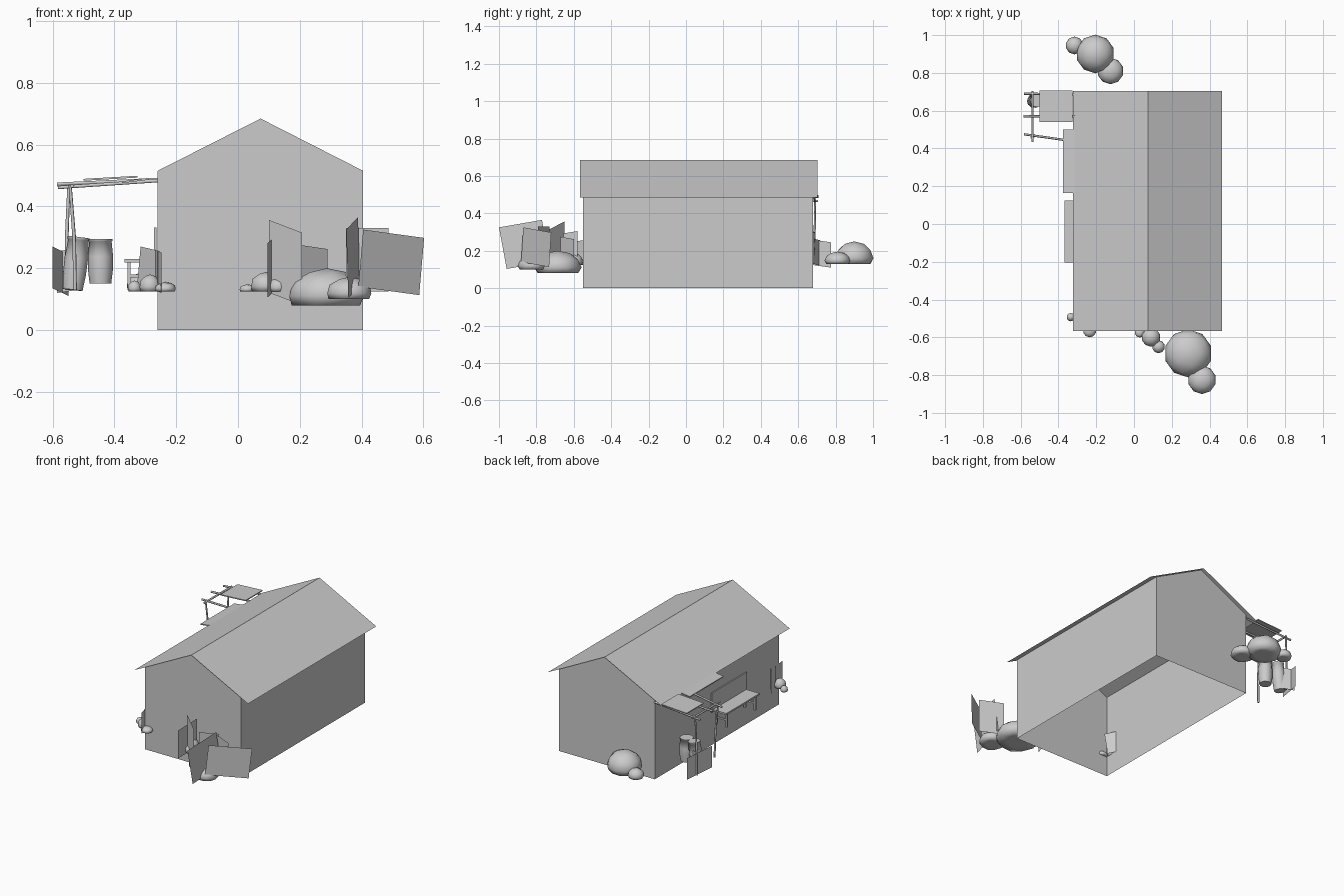
import bpy, bmesh, math
from mathutils import Vector

if "Cube" in bpy.data.objects:
    bpy.data.objects.remove(bpy.data.objects["Cube"])

grey = bpy.data.materials.new("plain grey")
grey.diffuse_color = (0.6, 0.6, 0.6, 1)
grey.use_nodes = True
grey.node_tree.nodes["Principled BSDF"].inputs["Base Color"].default_value = grey.diffuse_color


def make(name, verts, faces, smooth=False):
    me = bpy.data.meshes.new(name)
    me.from_pydata(verts, [], faces)
    me.materials.append(grey)
    ob = bpy.data.objects.new(name, me)
    bpy.context.collection.objects.link(ob)
    bm = bmesh.new()
    bm.from_mesh(me)
    for f in bm.faces:
        f.smooth = smooth
    bm.to_mesh(me)
    bm.free()
    return ob


def box(name, lo, hi):
    v = [(x, y, z) for x in (lo[0], hi[0]) for y in (lo[1], hi[1]) for z in (lo[2], hi[2])]
    f = [(0, 1, 3, 2), (4, 6, 7, 5), (0, 4, 5, 1), (2, 3, 7, 6), (0, 2, 6, 4), (1, 5, 7, 3)]
    return make(name, v, f)


def lathe(name, rings, sides, smooth=True):
    """rings: list of (centre, radius); circles kept square to the overall axis"""
    axis = (Vector(rings[-1][0]) - Vector(rings[0][0])).normalized()
    q = axis.to_track_quat('Z', 'Y')
    v, f = [], []
    for c, r in rings:
        for i in range(sides):
            a = 2 * math.pi * i / sides
            v.append(Vector(c) + q @ Vector((r * math.cos(a), r * math.sin(a), 0)))
    for k in range(len(rings) - 1):
        for i in range(sides):
            j = (i + 1) % sides
            f.append((k * sides + i, k * sides + j, (k + 1) * sides + j, (k + 1) * sides + i))
    f.append(tuple(range(sides))[::-1])
    f.append(tuple(range((len(rings) - 1) * sides, len(rings) * sides)))
    ob = make(name, v, f, smooth)
    for p in (ob.data.polygons[-1], ob.data.polygons[-2]):
        p.use_smooth = False
    return ob


def rock(name, x, y, r, base, top):
    bm = bmesh.new()
    bmesh.ops.create_icosphere(bm, subdivisions=2, radius=1)
    h = (top - base) / 1.35
    for v in bm.verts:
        v.co = Vector((x + v.co.x * r, y + v.co.y * r, base + h * (max(v.co.z, -0.35) + 0.35)))
    for f in bm.faces:
        f.smooth = True
    me = bpy.data.meshes.new(name)
    bm.to_mesh(me)
    bm.free()
    me.materials.append(grey)
    bpy.context.collection.objects.link(bpy.data.objects.new(name, me))


def card(name, a, b, za, zb, height, lean=0.0):
    """upright leaf card; a, b are plan ends, za/zb top heights, lean slides the bottom along it"""
    ax, ay = a
    bx, by = b
    dx, dy = (bx - ax) * lean, (by - ay) * lean
    make(name, [(ax, ay, za), (bx, by, zb), (bx + dx, by + dy, zb - height),
                (ax + dx, ay + dy, za - height)], [(0, 1, 2, 3)])


# House shell, open underneath
XL, XR, XM, YF, YB, ZE, ZR = -0.26, 0.405, 0.073, -0.55, 0.68, 0.515, 0.685
prof = [(XL, 0), (XR, 0), (XR, ZE), (XM, ZR - 0.001), (XL, ZE)]
make("walls", [(x, YF, z) for x, z in prof] + [(x, YB, z) for x, z in prof],
     [(0, 1, 2, 3, 4), (9, 8, 7, 6, 5), (1, 6, 7, 2), (5, 0, 4, 9)])
# Thin roof sheets with overhang
E = [(-0.322, 0.485), (XM, ZR), (0.466, 0.485)]
make("roof", [(x, -0.567, z) for x, z in E] + [(x, 0.703, z) for x, z in E],
     [(0, 1, 4, 3), (1, 2, 5, 4)])

# Lean-to: thin panels, beams and posts
for i, (x0, x1, y0, y1, z0, z1) in enumerate([(-0.5, -0.325, 0.54, 0.708, 0.489, 0.499),
                                              (-0.376, -0.29, 0.165, 0.5, 0.481, 0.492)]):
    lo = [(x0, y0, z0), (x1, y0, z1), (x1, y1, z1), (x0, y1, z0)]
    make(f"lean_to_panel_{i}", lo + [(x, y, z - 0.006) for x, y, z in lo],
         [(0, 1, 2, 3), (7, 6, 5, 4), (0, 4, 5, 1), (1, 5, 6, 2), (2, 6, 7, 3), (3, 7, 4, 0)])
for i, (a, b) in enumerate([((-0.582, 0.475, 0.461), (-0.26, 0.43, 0.483)),
                            ((-0.585, 0.57, 0.472), (-0.26, 0.57, 0.487)),
                            ((-0.583, 0.69, 0.463), (-0.26, 0.685, 0.486)),
                            ((-0.537, 0.433, 0.466), (-0.537, 0.705, 0.466))]):
    lathe(f"lean_to_beam_{i}", [(a, 0.006), (b, 0.006)], 6)
lathe("post_front", [((-0.527, 0.47, 0.13), 0.006), ((-0.53, 0.465, 0.3), 0.006),
                     ((-0.543, 0.455, 0.47), 0.005)], 6)
lathe("post_back", [((-0.553, 0.685, 0.13), 0.006), ((-0.554, 0.688, 0.3), 0.006),
                    ((-0.547, 0.69, 0.47), 0.005)], 6)


# Barrels
def barrel(name, bottom, top, r):
    b, t = Vector(bottom), Vector(top)
    lathe(name, [(b.lerp(t, k), r * s) for k, s in
                 [(0, 0.85), (0.3, 0.98), (0.6, 1), (0.94, 0.88), (0.95, 0.95), (1, 0.95)]], 10)


barrel("barrel_upright", (-0.445, 0.63, 0.15), (-0.445, 0.63, 0.295), 0.041)
barrel("barrel_leaning", (-0.535, 0.65, 0.13), (-0.515, 0.655, 0.3), 0.038)

# Bench against the left wall
box("bench_seat", (-0.367, -0.205, 0.219), (-0.275, 0.125, 0.229))
box("bench_back", (-0.271, -0.215, 0.21), (-0.264, 0.13, 0.332))
for y in (-0.18, 0.1):
    for x in (-0.357, -0.288):
        box("bench_leg", (x, y - 0.006, 0.13), (x + 0.01, y + 0.006, 0.22))
    box("bench_brace", (-0.352, y - 0.004, 0.17), (-0.28, y + 0.004, 0.18))

# Rocks: x, y, radius, base, top
for i, r in enumerate([(-0.205, 0.9, 0.102, 0.13, 0.25), (-0.315, 0.945, 0.047, 0.13, 0.185),
                       (-0.125, 0.81, 0.07, 0.13, 0.195), (0.287, -0.685, 0.127, 0.08, 0.2),
                       (0.36, -0.825, 0.075, 0.1, 0.172), (0.09, -0.6, 0.05, 0.125, 0.188),
                       (0.13, -0.65, 0.034, 0.125, 0.17), (0.03, -0.575, 0.026, 0.125, 0.148),
                       (-0.235, -0.565, 0.035, 0.125, 0.155), (-0.285, -0.525, 0.035, 0.125, 0.18),
                       (-0.335, -0.493, 0.022, 0.125, 0.16)]):
    rock(f"rock_{i}", *r)

# Leaf cards around the rocks and barrels
for i, c in enumerate([((0.35, -1.0), (0.388, -0.77), 0.325, 0.365, 0.222, 0.18),
                       ((0.35, -0.73), (0.487, -0.79), 0.33, 0.33, 0.205),
                       ((0.405, -0.87), (0.602, -0.72), 0.325, 0.298, 0.185, -0.08),
                       ((0.1, -0.65), (0.207, -0.73), 0.356, 0.315, 0.235),
                       ((0.095, -0.73), (0.122, -0.58), 0.28, 0.305, 0.175),
                       ((0.2, -0.67), (0.29, -0.6), 0.275, 0.262, 0.13),
                       ((-0.315, -0.4), (-0.217, -0.52), 0.27, 0.247, 0.13, -0.12),
                       ((-0.268, -0.5), (-0.248, -0.6), 0.26, 0.25, 0.13),
                       ((-0.6, 0.6), (-0.548, 0.775), 0.27, 0.245, 0.135),
                       ((-0.585, 0.72), (-0.515, 0.68), 0.255, 0.265, 0.135)]):
    card(f"leaf_card_{i}", *c)
